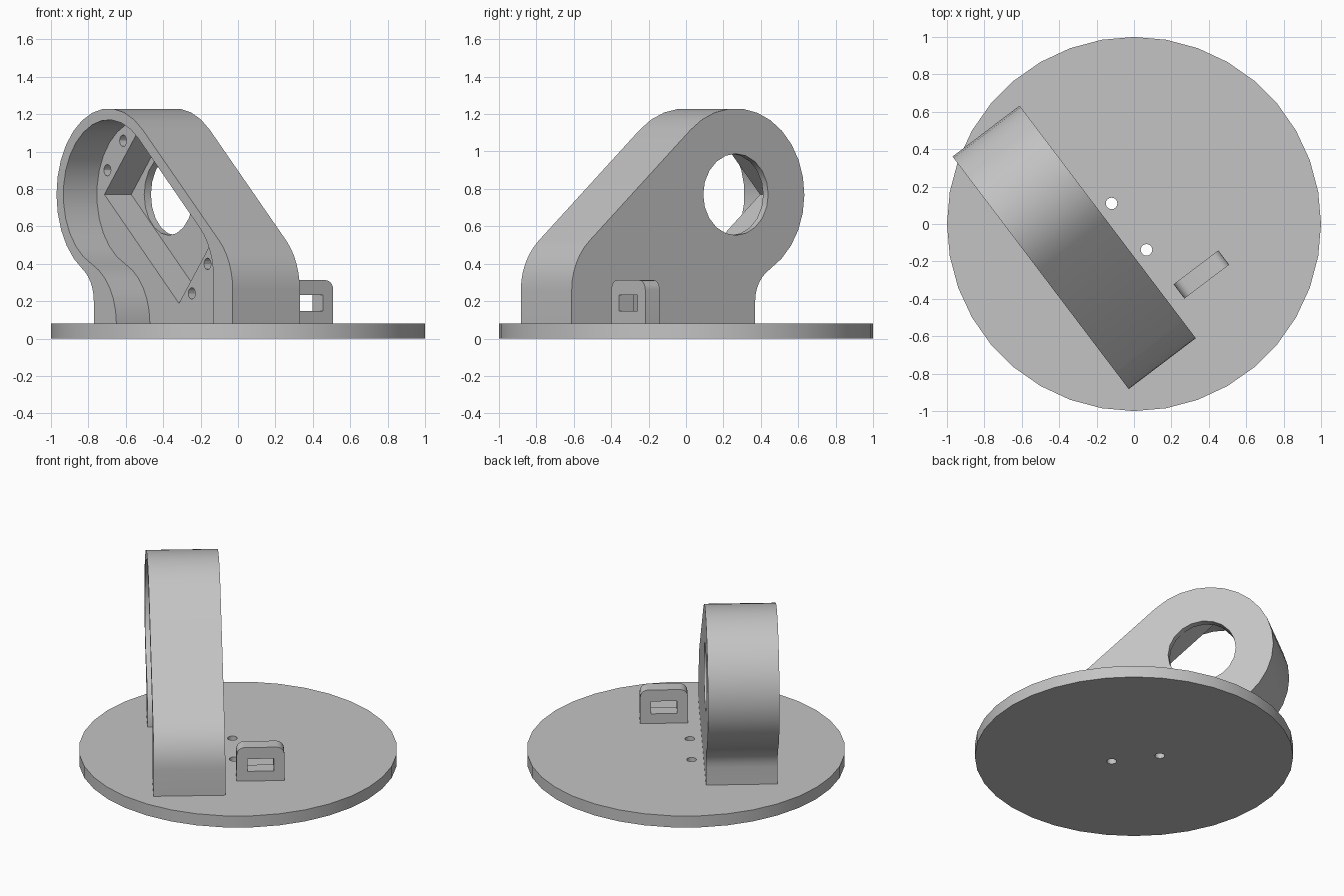
import bpy
import bmesh
from math import cos, sin, radians, atan2, pi
from mathutils import Vector

if "Cube" in bpy.data.objects:
    bpy.data.objects.remove(bpy.data.objects["Cube"], do_unlink=True)

grey = bpy.data.materials.new("light_grey")
grey.use_nodes = True
COLOUR = (0.55, 0.55, 0.55, 1)
grey.diffuse_color = COLOUR
grey.node_tree.nodes["Principled BSDF"].inputs["Base Color"].default_value = COLOUR

YAW = atan2(-0.797, 0.604)   # heading of the housing's long axis
SLOPE = radians(48.6)        # direction of the sloping face's normal
DISC_TOP = 0.08
RING = Vector((-0.32, 0.77))  # eye centre in the housing's own side plane


def arc(centre, radius, start, end, steps):
    """Points on an arc, angles in radians."""
    angles = [start + (end - start) * i / steps for i in range(steps + 1)]
    return [(centre[0] + radius * cos(a), centre[1] + radius * sin(a)) for a in angles]


def circle(centre, radius, sides):
    return arc(centre, radius, 0, 2 * pi * (sides - 1) / sides, sides - 1)


def prism(name, points, low, high, upright=True, location=(0, 0, 0), yaw=0.0):
    """Extrude a closed outline; upright outlines lie in x-z and extrude along y."""
    bm = bmesh.new()
    place = (lambda p, d: (p[0], d, p[1])) if upright else (lambda p, d: (p[0], p[1], d))
    face = bm.faces.new([bm.verts.new(place(p, low)) for p in points])
    top = bmesh.ops.extrude_face_region(bm, geom=[face])
    verts = [g for g in top["geom"] if isinstance(g, bmesh.types.BMVert)]
    bmesh.ops.translate(bm, verts=verts, vec=place((0, 0), high - low))
    bmesh.ops.recalc_face_normals(bm, faces=bm.faces)
    mesh = bpy.data.meshes.new(name)
    bm.to_mesh(mesh)
    bm.free()
    mesh.materials.append(grey)
    obj = bpy.data.objects.new(name, mesh)
    bpy.context.collection.objects.link(obj)
    obj.location = location
    obj.rotation_euler.z = yaw
    return obj


def activate(obj):
    bpy.ops.object.select_all(action="DESELECT")
    obj.select_set(True)
    bpy.context.view_layer.objects.active = obj


def cut(obj, cutters):
    """Subtract every cutter and remove it."""
    for cutter in cutters:
        bpy.context.view_layer.update()
        activate(obj)
        mod = obj.modifiers.new("cut", "BOOLEAN")
        mod.operation = "DIFFERENCE"
        mod.solver = "EXACT"
        mod.object = cutter
        bpy.ops.object.modifier_apply(modifier=mod.name)
        bpy.data.objects.remove(cutter, do_unlink=True)


def finish(obj):
    activate(obj)
    bpy.ops.object.shade_smooth_by_angle(angle=radians(30))


def side_profile(radius, front, front_radius, front_z, back, fillet, fillet_z, bottom):
    """Round eye, sloping face, rounded front foot and concave back foot."""
    fillet_centre = Vector((back - fillet, fillet_z))
    gap = fillet_centre - RING
    join = atan2(gap.y, gap.x)
    points = [(back, bottom), (front, bottom)]
    points += arc((front - front_radius, front_z), front_radius, 0, SLOPE, 6)
    points += arc(RING, radius, SLOPE, join + 2 * pi, 16)
    points += arc(fillet_centre, fillet, join + pi, 0, 6)[1:]
    return points


# Round base with two through holes
base = prism("base_disc", circle((0, 0), 1, 36), 0, DISC_TOP, upright=False)
cut(base, [prism("hole_cutter", circle(c, 0.031, 16), -0.1, 0.2, upright=False)
           for c in ((-0.12, 0.11), (0.067, -0.138))])
finish(base)

# Housing with a hollow open on one side
spot = dict(location=(-0.32, -0.125, 0), yaw=YAW)
housing = prism("housing", side_profile(0.46, 0.78, 0.35, 0.26, -0.45, 0.197, 0.2, 0.06),
                -0.225, 0.225, **spot)
cavity = prism("cavity_cutter", side_profile(0.40, 0.61, 0.363, 0.32, -0.25, 0.34, 0.08, -0.1),
               -0.4, 0, **spot)

# Slanted pocket, eye hole and screw holes in the inner wall
across = Vector((cos(SLOPE), sin(SLOPE)))
along = Vector((sin(SLOPE), -cos(SLOPE)))


def slanted(d, n):
    return RING + along * d + across * n


pocket = prism("pocket_cutter", [slanted(-0.25, -0.22), slanted(0.63, -0.22),
                                 slanted(0.63, 0.22), slanted(-0.25, 0.22)],
               -0.1, 0.18, **spot)
eye = prism("eye_cutter", circle(RING, 0.218, 20), 0.1, 0.4, **spot)
screws = [prism("screw_cutter", circle(slanted(d, n), 0.031, 12), -0.05, 0.14, **spot)
          for d in (-0.316, 0.68) for n in (-0.105, 0.105)]
cut(housing, [cavity, pocket, eye] + screws)
finish(housing)

# Small strap loop with rounded top corners and a slot
HALF, TOP, ROUND = 0.15, 0.312, 0.05
outline = [(-HALF, 0.06), (HALF, 0.06)]
outline += arc((HALF - ROUND, TOP - ROUND), ROUND, 0, pi / 2, 5)
outline += arc((ROUND - HALF, TOP - ROUND), ROUND, pi / 2, pi, 5)
loop_spot = dict(location=(0.36, -0.27, 0), yaw=YAW + pi / 2)
loop = prism("strap_loop", outline, -0.048, 0.048, **loop_spot)
slot = prism("slot_cutter", [(-0.083, 0.147), (0.083, 0.147), (0.083, 0.233), (-0.083, 0.233)],
             -0.2, 0.2, **loop_spot)
cut(loop, [slot])
finish(loop)
